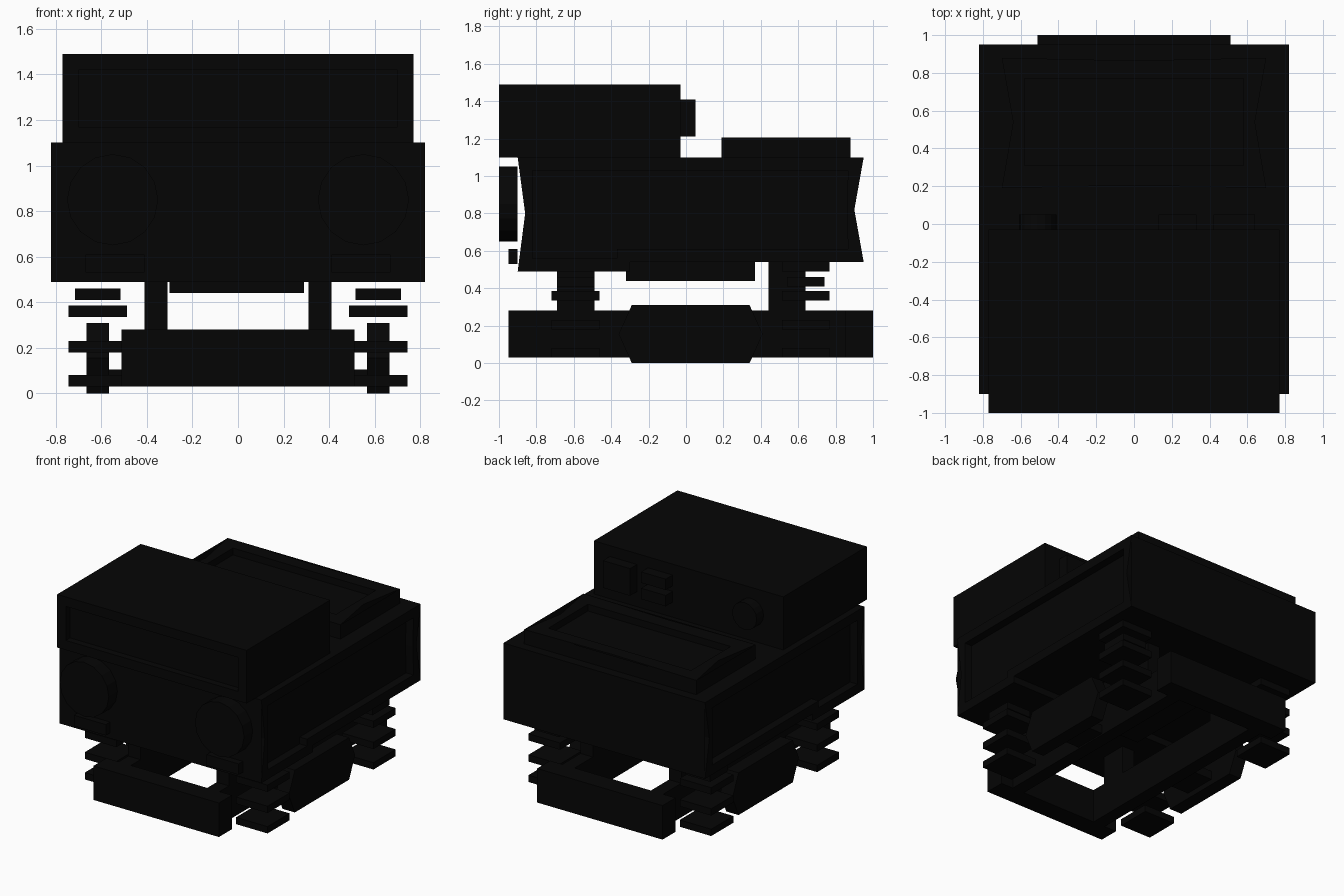
import bpy, bmesh, math
from mathutils import Matrix, Vector

cube = bpy.data.objects.get("Cube")
if cube:
    bpy.data.objects.remove(cube)

black = bpy.data.materials.new("flat_black")
black.use_nodes = True
colour = (0.0016, 0.0016, 0.0016, 1)
black.diffuse_color = colour
black.node_tree.nodes["Principled BSDF"].inputs["Base Color"].default_value = colour


def finish(name, bm):
    mesh = bpy.data.meshes.new(name)
    bm.to_mesh(mesh)
    bm.free()
    mesh.materials.append(black)
    obj = bpy.data.objects.new(name, mesh)
    bpy.context.collection.objects.link(obj)
    return obj


def recess(bm, direction, margin, depth):
    """Sink a straight-walled panel into the face that looks along direction."""
    bm.normal_update()
    way = Vector(direction)
    faces = [f for f in bm.faces if f.normal.dot(way) > 0.99]
    bmesh.ops.inset_region(bm, faces=faces, thickness=margin, use_even_offset=True)
    sunk = bmesh.ops.extrude_discrete_faces(bm, faces=faces)["faces"]
    for f in sunk:
        bmesh.ops.translate(bm, verts=f.verts, vec=way * -depth)


def box(name, x, y, z, panel=None, margin=0.07, depth=0.05):
    bm = bmesh.new()
    size = [b - a for a, b in (x, y, z)]
    mid = [(a + b) / 2 for a, b in (x, y, z)]
    bmesh.ops.create_cube(bm, size=1, matrix=Matrix.Translation(mid) @ Matrix.Diagonal((*size, 1)))
    if panel:
        recess(bm, panel, margin, depth)
    return finish(name, bm)


def prism(name, points, direction, panels=(), margin=0.07, depth=0.05):
    """Extrude a flat outline along a direction, with optional sunk panels."""
    bm = bmesh.new()
    face = bm.faces.new([bm.verts.new(p) for p in points])
    out = bmesh.ops.extrude_face_region(bm, geom=[face], use_keep_orig=True)
    moved = [g for g in out["geom"] if isinstance(g, bmesh.types.BMVert)]
    bmesh.ops.translate(bm, verts=moved, vec=direction)
    bmesh.ops.recalc_face_normals(bm, faces=bm.faces)
    for way in panels:
        recess(bm, way, margin, depth)
    return finish(name, bm)


def disc(name, x, y, z, radius):
    """Round part whose axis runs along y."""
    bm = bmesh.new()
    place = Matrix.Translation((x, sum(y) / 2, z)) @ Matrix.Rotation(math.pi / 2, 4, "X")
    bmesh.ops.create_cone(bm, cap_ends=True, segments=16, radius1=radius,
                          radius2=radius, depth=y[1] - y[0], matrix=place)
    return finish(name, bm)


def wall(name, start, end, z):
    """Upright sheet between two (x, y) points."""
    bm = bmesh.new()
    bm.faces.new([bm.verts.new(p) for p in ((*start, z[0]), (*end, z[0]),
                                            (*end, z[1]), (*start, z[1]))])
    return finish(name, bm)


def span(side, a, b):
    return tuple(sorted((side * a, side * b)))


# Main body with pinched ends, closed by flat end walls
body_profile = [(-0.90, 0.49), (-0.30, 0.49), (-0.30, 0.54), (0.95, 0.54),
                (0.90, 0.82), (0.95, 1.10), (-0.90, 1.10), (-0.86, 0.80)]
body = prism("body", [(-0.82, y, z) for y, z in body_profile], (1.64, 0, 0),
             panels=((1, 0, 0), (-1, 0, 0)), depth=0.06)
# Straighten the ends of the sunk side panels
for v in body.data.vertices:
    if 0.7 < v.co.z < 0.9 and -0.85 < v.co.y < 0.89:
        v.co.y = -0.82 if v.co.y < 0 else 0.86
wall("front_wall", (-0.82, -0.90), (0.82, -0.90), (0.49, 1.10))
wall("back_wall", (0.82, 0.95), (-0.82, 0.95), (0.54, 1.10))
box("belly", (-0.30, 0.29), (-0.32, 0.37), (0.44, 0.56))

# Upper cabin
box("cabin", (-0.77, 0.77), (-1.0, -0.03), (1.10, 1.49), (0, -1, 0))

# Rear hatch with a pinched, sunk lid inside straight walls
corners = [(-0.70, 0.19), (0.70, 0.19), (0.70, 0.88), (-0.70, 0.88)]
pinches = [(0, 0.205), (0.64, 0.54), (0, 0.865), (-0.64, 0.54)]
lid = [p for pair in zip(corners, pinches) for p in pair]
prism("rear_hatch", [(x, y, 1.10) for x, y in lid], (0, 0, 0.105))
for i, start in enumerate(corners):
    wall(f"hatch_wall_{i + 1}", start, corners[(i + 1) % 4], (1.10, 1.205))

# Fittings on the cabin's back
box("control_panel", (0.42, 0.64), (-0.03, 0.05), (1.21, 1.41))
for i, z in enumerate((1.21, 1.33)):
    box(f"control_block_{i + 1}", (0.13, 0.33), (-0.03, 0.05), (z, z + 0.08))
disc("round_knob", -0.51, (-0.03, 0.05), 1.31, 0.10)

# Sink the hatch lid's rectangular panel
hatch = bpy.data.objects["rear_hatch"]
bm = bmesh.new()
bm.from_mesh(hatch.data)
bm.normal_update()
top = max(bm.faces, key=lambda f: f.normal.z * f.calc_area())
bmesh.ops.inset_region(bm, faces=[top], thickness=0.05, use_even_offset=True)
for v in top.verts:
    # Pull the inner outline onto a straight rectangle
    if abs(v.co.x) > 0.1:
        v.co.x = math.copysign(0.58, v.co.x)
    if abs(v.co.y - 0.54) > 0.1:
        v.co.y = 0.54 + math.copysign(0.23, v.co.y - 0.54)
floor = bmesh.ops.extrude_discrete_faces(bm, faces=[top])["faces"][0]
bmesh.ops.translate(bm, verts=floor.verts, vec=(0, 0, -0.05))
bm.to_mesh(hatch.data)
bm.free()

# Chassis cross beams
box("front_beam", (-0.51, 0.51), (-0.95, -0.80), (0.03, 0.28))
box("rear_beam", (-0.51, 0.51), (0.85, 1.0), (0.03, 0.28))

# Parts repeated on both sides
skid_profile = [(-0.29, 0), (0.34, 0), (0.41, 0.155), (0.34, 0.31),
                (-0.29, 0.31), (-0.36, 0.155)]
for label, s in (("left", 1), ("right", -1)):
    disc(f"{label}_headlamp", s * 0.55, (-1.0, -0.90), 0.85, 0.20)
    box(f"{label}_marker_lamp", span(s, 0.41, 0.67), (-0.95, -0.90), (0.53, 0.61))
    box(f"{label}_chassis_rail", span(s, 0.31, 0.41), (-0.80, 0.85), (0.03, 0.28))
    prism(f"{label}_skid", [(s * 0.565, y, z) for y, z in skid_profile], (s * 0.10, 0, 0))
    box(f"{label}_skid_bracket", span(s, 0.41, 0.565), (-0.10, 0.15), (0.04, 0.105))
    for end, strut_y, stack_y, top in (("front", -0.59, -0.59, 0.49),
                                       ("rear", 0.54, 0.64, 0.54)):
        box(f"{label}_{end}_strut", span(s, 0.31, 0.41),
            (strut_y - 0.10, strut_y + 0.10), (0.28, top))
        # Stacked suspension plates, the narrow one second from the top
        plates = [(0.03, 0.128), (0.18, 0.128), (0.335, 0.128), (0.41, 0.10), (0.49, 0.128)]
        for i, (z, r) in enumerate(plates):
            box(f"{label}_{end}_spring_plate_{i + 1}", span(s, 0.615 - r, 0.615 + r),
                (stack_y - r, stack_y + r), (z, z + 0.05))
